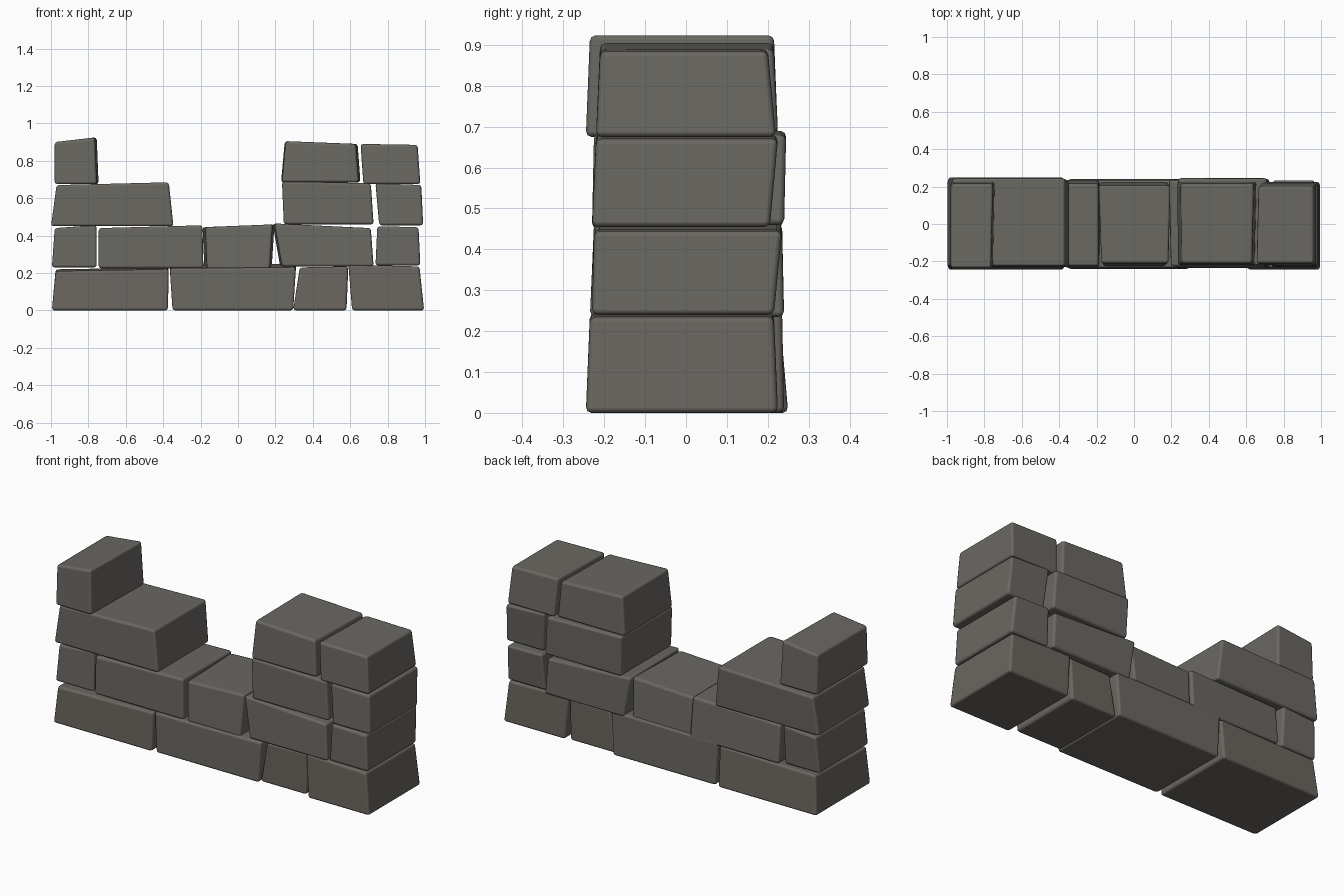
import bpy
import bmesh

default_cube = bpy.data.objects.get("Cube")
if default_cube:
    bpy.data.objects.remove(default_cube, do_unlink=True)


def make_material(name, colour):
    material = bpy.data.materials.new(name)
    material.use_nodes = True
    material.diffuse_color = colour
    shader = material.node_tree.nodes["Principled BSDF"]
    shader.inputs["Base Color"].default_value = colour
    shader.inputs["Roughness"].default_value = 0.9
    return material


grey_stone = make_material("grey stone", (0.145, 0.138, 0.122, 1))
warm_stone = make_material("warm stone", (0.143, 0.130, 0.114, 1))


def stone(name, bottom, top, height, front, back, skew=(0, 0), rise=0,
          material=grey_stone):
    """Crooked block with softened edges.
    bottom, top: left and right x limits at the base and at the top
    height: base z, then top z at the left and right ends
    front, back: y at the base and at the top
    skew: shift of the two ends at the back; rise: extra height at the back"""
    bm = bmesh.new()
    bmesh.ops.create_cube(bm, size=1)
    for vert in bm.verts:
        end = int(vert.co.x > 0)
        upper = int(vert.co.z > 0)
        rear = vert.co.y > 0
        x = (top if upper else bottom)[end]
        z = height[1 + end] if upper else height[0]
        y = (back if rear else front)[upper]
        if rear:
            x += skew[end]
            z += rise * upper
        vert.co = (x, y, z)
    bmesh.ops.recalc_face_normals(bm, faces=bm.faces)
    for face in bm.faces:
        face.smooth = True
    mesh = bpy.data.meshes.new(name)
    bm.to_mesh(mesh)
    bm.free()
    mesh.materials.append(material)
    block = bpy.data.objects.new(name, mesh)
    bpy.context.collection.objects.link(block)
    bevel = block.modifiers.new("worn edges", "BEVEL")
    bevel.width = 0.014
    bevel.segments = 2
    bevel.limit_method = "NONE"
    bevel.harden_normals = True
    return block


# Bottom course
stone("base_stone_far_right", bottom=(-.995, -.375), top=(-.975, -.37), height=(0, .21, .22),
      front=(-.245, -.235), back=(.25, .23), rise=.01, material=warm_stone)
stone("base_stone_middle_right", bottom=(-.35, .295), top=(-.365, .31), height=(0, .225, .23),
      front=(-.24, -.235), back=(.24, .235), rise=.02)
stone("base_stone_middle_left", bottom=(.295, .58), top=(.33, .59), height=(0, .23, .235),
      front=(-.22, -.215), back=(.215, .21), material=warm_stone)
stone("base_stone_far_left", bottom=(.61, .995), top=(.59, .97), height=(0, .245, .235),
      front=(-.245, -.235), back=(.225, .215), material=warm_stone)

# Second course
stone("second_stone_far_right", bottom=(-.995, -.755), top=(-.98, -.755), height=(.23, .44, .455),
      front=(-.225, -.215), back=(.22, .235), skew=(0, -.02))
stone("second_stone_right", bottom=(-.745, -.185), top=(-.745, -.19), height=(.225, .44, .455),
      front=(-.23, -.225), back=(.235, .215))
stone("second_stone_centre", bottom=(-.165, .17), top=(-.175, .185), height=(.22, .445, .46),
      front=(-.225, -.21), back=(.225, .205), skew=(-.015, .01))
stone("second_stone_left", bottom=(.235, .725), top=(.195, .71), height=(.235, .465, .44),
      front=(-.235, -.225), back=(.24, .235), skew=(-.01, 0))
stone("second_stone_far_left", bottom=(.735, .975), top=(.745, .965), height=(.24, .45, .445),
      front=(-.23, -.225), back=(.215, .235))

# Third course
stone("third_stone_right", bottom=(-1, -.345), top=(-.97, -.37), height=(.45, .67, .685),
      front=(-.23, -.225), back=(.235, .245))
stone("third_stone_left", bottom=(.245, .725), top=(.235, .71), height=(.46, .69, .68),
      front=(-.225, -.22), back=(.24, .245))
stone("third_stone_far_left", bottom=(.755, .99), top=(.735, .98), height=(.455, .68, .67),
      front=(-.23, -.22), back=(.205, .225))

# Raised end stones
stone("top_stone_right", bottom=(-.98, -.755), top=(-.98, -.765), height=(.675, .9, .925),
      front=(-.245, -.235), back=(.225, .215), skew=(0, .01))
stone("top_stone_left", bottom=(.235, .645), top=(.255, .63), height=(.685, .905, .89),
      front=(-.22, -.21), back=(.225, .215), skew=(-.005, .01))
stone("top_stone_far_left", bottom=(.67, .975), top=(.655, .96), height=(.675, .89, .885),
      front=(-.22, -.21), back=(.22, .2), skew=(.01, 0))
